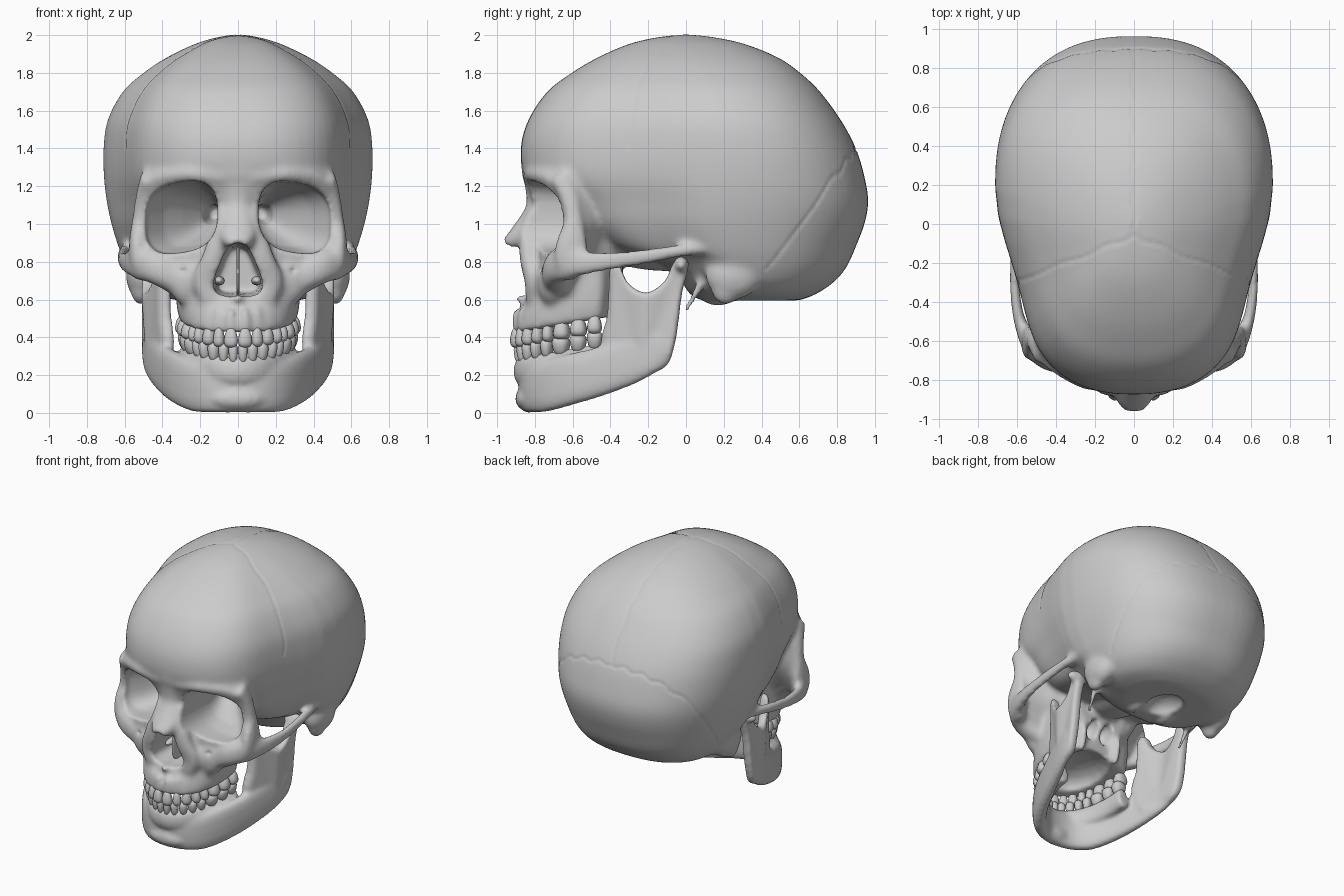
import bpy, bmesh, math
from mathutils import Vector, Matrix

if "Cube" in bpy.data.objects:
    bpy.data.objects.remove(bpy.data.objects["Cube"])

# ---------- helpers ----------
def spline(pts, n):
    out = []
    for i in range(len(pts) - 1):
        q = (pts[max(i - 1, 0)], pts[i], pts[i + 1], pts[min(i + 2, len(pts) - 1)])
        for k in range(n):
            t = k / n
            out.append([.5 * (2*b + (c-a)*t + (2*a - 5*b + 4*c - d)*t*t + (3*b - a - 3*c + d)*t**3)
                        for a, b, c, d in zip(*q)])
    return out + [list(pts[-1])]

def sp(v, p):
    return math.copysign(abs(v) ** (2 / p), v)

def loft(bm, rings):
    vs = [[bm.verts.new(p) for p in r] for r in rings]
    for a, b in zip(vs, vs[1:]):
        for i in range(len(a)):
            bm.faces.new((a[i], a[i - 1], b[i - 1], b[i]))
    bm.faces.new(vs[0])
    bm.faces.new(vs[-1])

def egg(z, yf, yb, w, yc, waist=0, tilt=0, n=64):
    ring = []
    for i in range(n):
        a = 2 * math.pi * i / n
        c, s = sp(math.cos(a), 2.4), sp(math.sin(a), 2.4)
        y = yc + c * ((yb - yc) if c > 0 else (yc - yf))
        x = w * s * (1 - waist * math.sin(math.pi * max(0, -c)) ** 2)
        ring.append((x, y, z + tilt * (y + .9)))
    return ring

def tube(bm, pts, s=1, up=(0, 0, 1), p=2.3, n=5):
    P, rings = spline(pts, n), []
    for i, q in enumerate(P):
        t = Vector(P[min(i + 1, len(P) - 1)][:3]) - Vector(P[max(i - 1, 0)][:3])
        side = t.cross(Vector(up)).normalized()
        u = side.cross(t).normalized()
        ring = []
        for k in range(16):
            a = 2 * math.pi * k / 16
            v = Vector(q[:3]) + side * sp(math.cos(a), p) * q[3] + u * sp(math.sin(a), p) * q[4]
            ring.append((v.x * s, v.y, v.z))
        rings.append(ring)
    loft(bm, rings)

def blob(bm, c, r, p=2, rz=0, taper=0):
    rot = Matrix.Rotation(rz, 3, 'Z')
    for v in bmesh.ops.create_uvsphere(bm, u_segments=16, v_segments=10, radius=1)['verts']:
        x, y, z = (sp(k, p) for k in v.co)
        f = 1 - taper * z
        v.co = rot @ Vector((x * r[0] * f, y * r[1] * f, z * r[2])) + Vector(c)

def make(name, bm):
    bmesh.ops.recalc_face_normals(bm, faces=bm.faces[:])
    me = bpy.data.meshes.new(name)
    bm.to_mesh(me)
    bm.free()
    me.shade_smooth()
    ob = bpy.data.objects.new(name, me)
    bpy.context.scene.collection.objects.link(ob)
    return ob

def mod(ob, kind, **kw):
    m = ob.modifiers.new(kind.lower(), kind)
    for k, v in kw.items():
        setattr(m, k, v)

def bake(ob):
    dg = bpy.context.evaluated_depsgraph_get()
    me = bpy.data.meshes.new_from_object(ob.evaluated_get(dg))
    ob.modifiers.clear()
    ob.data = me
    me.shade_smooth()

skull, jaw, cut = bmesh.new(), bmesh.new(), bmesh.new()
SIDES = (1, -1)

# ---------- braincase: z, front y, back y, half width, y of widest point ----------
levels = [(.595, .08, .60, .32, .36), (.63, .02, .69, .45, .32), (.69, -.02, .78, .53, .28),
          (.75, -.07, .835, .575, .25), (.80, -.17, .865, .60, .24), (.87, -.42, .895, .63, .22),
          (1.0, -.60, .945, .67, .2), (1.12, -.70, .965, .695, .2), (1.25, -.85, .945, .71, .2),
          (1.4, -.875, .90, .712, .19), (1.55, -.835, .82, .69, .17), (1.7, -.735, .71, .61, .14),
          (1.8, -.605, .605, .50, .1), (1.88, -.47, .49, .38, .06), (1.95, -.31, .32, .235, .02),
          (1.985, -.17, .17, .125, 0), (2.003, -.03, .03, .025, 0)]
loft(skull, [egg(*q, waist=.1) for q in spline(levels, 5)])

# ---------- upper jaw bone ----------
maxilla = [(.425, -.905, -.40, .31, -.48), (.5, -.89, -.39, .325, -.48), (.58, -.86, -.38, .33, -.48),
           (.66, -.835, -.38, .33, -.48), (.75, -.82, -.38, .33, -.48), (.84, -.81, -.38, .33, -.48)]
loft(skull, [egg(*q, tilt=.17) for q in spline(maxilla, 3)])

# ---------- midface block around the orbits: z, front y, lateral x, lateral y, wing depth ----------
core = [(.70, -.80, .36, -.62, .4), (.78, -.80, .48, -.62, .5), (.86, -.80, .54, -.62, .7),
        (1.0, -.80, .53, -.61, 1), (1.12, -.82, .52, -.62, 1), (1.2, -.85, .51, -.64, 1),
        (1.27, -.87, .50, -.64, 1), (1.36, -.865, .485, -.585, 1), (1.48, -.83, .45, -.50, 1)]
rings = []
for z, yf, xl, yl, k in spline(core, 4):
    half = spline([(0, yf), (.45*xl, yf + .03), (.8*xl, (yf + yl) / 2), (xl, yl), (.97*xl, yl + .08*k),
                   ((.6 + .15*k)*xl, yl + .18*k), (.55*xl, -.35), (0, -.34)], 3)
    rings.append([(x, y, z) for x, y in half] + [(-x, y, z) for x, y in half[-2:0:-1]])
loft(skull, rings)

# ---------- nasal bones, spine, skull base ----------
tube(skull, [(0, -.79, 1.22, .10, .065), (0, -.785, 1.1, .075, .06), (0, -.815, 1.02, .085, .065),
             (0, -.87, .95, .10, .06), (0, -.925, .905, .08, .045), (0, -.965, .89, .04, .03)],
     up=(0, -1, 0))
blob(skull, (0, -.86, .605), (.03, .055, .022))
blob(skull, (0, -.08, .83), (.17, .32, .08))
for s in SIDES:
    # nasal margin, canine area, brow, cheekbone with arch, lateral orbital process
    tube(skull, [(.07, -.79, 1.06, .05, .05), (.095, -.83, .93, .06, .05), (.13, -.83, .81, .065, .05),
                 (.16, -.805, .70, .08, .05), (.13, -.81, .60, .07, .04)], s, up=(0, -1, 0))
    blob(skull, (.25*s, -.71, .70), (.12, .08, .14))
    tube(skull, [(.08, -.835, 1.245, .03, .03), (.25, -.82, 1.265, .03, .03),
                 (.4, -.74, 1.25, .03, .03), (.48, -.67, 1.2, .03, .03)], s)
    tube(skull, [(.29, -.67, .69, .09, .085), (.42, -.69, .76, .07, .085), (.52, -.63, .79, .052, .085),
                 (.585, -.5, .795, .032, .06), (.61, -.35, .81, .026, .047), (.612, -.2, .83, .026, .042),
                 (.60, -.05, .855, .03, .035), (.58, .08, .87, .035, .03), (.57, .22, .89, .03, .015)], s)
    tube(skull, [(.50, -.63, .71, .03, .05), (.53, -.62, .79, .042, .08), (.535, -.605, .9, .042, .085),
                 (.525, -.595, 1.02, .036, .05), (.505, -.62, 1.15, .036, .052),
                 (.48, -.67, 1.26, .035, .06)], s, up=(0, -1, 0))
    # mastoid, styloid, occipital condyle, pterygoid plate
    blob(skull, (.51*s, .25, .73), (.085, .15, .13))
    blob(skull, (.515*s, .21, .66), (.055, .08, .09))
    tube(skull, [(.42, .1, .72, .028, .028), (.41, .05, .63, .022, .022), (.40, -.01, .53, .017, .017)],
         s, up=(0, -1, 0))
    blob(skull, (.13*s, .17, .61), (.045, .09, .045))
    blob(skull, (.15*s, -.38, .64), (.03, .05, .16))

# ---------- teeth: marched along an elliptical arch, with root swellings on the bone ----------
def occlusal(y):
    return .355 + .17 * (y + .9)

def arch(name, bone, widths, w, depth, sign):
    bm = bmesh.new()
    for s in SIDES:
        a = 0
        for i, tw in enumerate(widths):
            speed = lambda: math.hypot(w * math.cos(a), depth * math.sin(a))
            a += tw / 2 / speed()
            x, y = w * math.sin(a) * s, -.43 - depth * math.cos(a)
            rz = s * math.atan2(depth * math.sin(a), w * math.cos(a))
            d = (.028, .028, .036, .043, .043, .05, .05, .048)[i]
            z = occlusal(y)
            blob(bm, (x, y, z + sign * .044), (tw * .47, d, .053), 2.5, rz, .25 * sign)
            blob(bone, (x, y, z + sign * .13), (tw * .36, d * .88, .075), 2, rz)
            a += tw / 2 / speed()
    make(name, bm)

arch("upper_teeth", skull, (.075, .06, .068, .06, .06, .09, .09, .08), .285, .475, 1)
arch("lower_teeth", jaw, (.05, .055, .062, .06, .062, .095, .09, .085), .27, .455, -1)

# ---------- lower jaw: body, tooth ridge, chin, rami with condyles ----------
body = [(0, -.835, .135, .05, .135), (.12, -.815, .135, .05, .135), (.22, -.745, .14, .05, .135),
        (.305, -.62, .175, .05, .135), (.37, -.47, .215, .048, .13), (.43, -.3, .275, .042, .125),
        (.465, -.19, .325, .035, .11), (.478, -.12, .37, .03, .08)]
tube(jaw, [(-x, *r) for x, *r in body[:0:-1]] + body, p=2.7)
ridge = []
for i in range(13):
    a = math.radians(-90 + 15 * i)
    y = -.43 - .435 * math.cos(a)
    ridge.append((.27 * math.sin(a), y, occlusal(y) - .14, .048, .075))
tube(jaw, ridge, n=2)
blob(jaw, (0, -.84, .075), (.15, .065, .065))
ramus = [(-.20, .20), (-.10, .25), (-.06, .36), (-.04, .48), (-.02, .64), (.01, .76), (-.02, .81),
         (-.07, .79), (-.11, .70), (-.21, .635), (-.31, .69), (-.355, .79), (-.40, .78), (-.41, .64),
         (-.42, .50), (-.45, .36), (-.36, .17)]
outline = spline(ramus + ramus[:1], 3)[:-1]
for s in SIDES:
    rings = []
    for x0, f in ((.438, .88), (.455, 1), (.497, 1), (.511, .9)):
        ring = []
        for y, z in outline:
            y, z = -.22 + (y + .22) * f, .47 + (z - .47) * f
            x = x0 - .5 * max(0, -y - .22) - .15 * max(0, .32 - z)
            ring.append((x * s, y, z))
        rings.append(ring)
    loft(jaw, rings)
    blob(jaw, (.485*s, -.025, .785), (.085, .04, .045))

# ---------- cutters: orbits, nose, palate, openings ----------
for s in SIDES:
    rings = []
    for y, cx, hw, cz, hh in [(-1.05, .325, .215, 1.035, .195), (-.8, .308, .20, 1.035, .188),
                              (-.62, .298, .19, 1.03, .18), (-.5, .25, .145, 1.03, .15),
                              (-.4, .195, .10, 1.04, .11), (-.28, .14, .045, 1.05, .055),
                              (-.12, .12, .03, 1.06, .035)]:
        ring = []
        for k in range(32):
            a = math.pi * k / 16
            dx, dz = hw * sp(math.cos(a), 2.7), hh * sp(math.sin(a), 2.7)
            ring.append(((cx + dx) * s, y, cz + dz - .14 * dx))
        rings.append(ring)
    loft(cut, rings)
    blob(cut, (.06*s, -.37, .685), (.042, .09, .075))
    blob(cut, (.61*s, .1, .785), (.07, .026, .032))
    blob(cut, (.29*s, -.80, .755), (.02, .07, .02))
pear = spline([(0, .90), (.05, .88), (.095, .79), (.127, .70), (.115, .635), (.04, .615), (0, .625)], 3)
pear = pear + [(-x, z) for x, z in pear[-2:0:-1]]
loft(cut, [[(x * f, y, .75 + (z - .75) * f) for x, z in pear] for y, f in ((-1.1, 1), (-.8, 1), (-.48, .85))])
blob(cut, (0, -.56, .45), (.2, .27, .115))
blob(cut, (0, .32, .58), (.12, .15, .10))

# ---------- fuse, carve and smooth the bones ----------
cutter = make("cutter", cut)
cutter.hide_render = True
cranium = make("cranium_and_face", skull)
mod(cranium, 'REMESH', mode='VOXEL', voxel_size=.016)
mod(cranium, 'SMOOTH', factor=.5, iterations=6)
mod(cranium, 'BOOLEAN', operation='DIFFERENCE', solver='EXACT', object=cutter)
mod(cranium, 'REMESH', mode='VOXEL', voxel_size=.014)
mod(cranium, 'SMOOTH', factor=.5, iterations=4)
bake(cranium)
bpy.data.objects.remove(cutter)

mandible = make("mandible", jaw)
mod(mandible, 'REMESH', mode='VOXEL', voxel_size=.013)
mod(mandible, 'SMOOTH', factor=.5, iterations=9)
bake(mandible)

# ---------- shallow sutures on the braincase ----------
moves = []
for v in cranium.data.vertices:
    x, y, z = v.co
    a, d = abs(x), 1
    if z > 1.4:
        d = abs(y + .06 + .4 * a + .008 * math.sin(40 * a + 25 * z))
    if z > 1.4 and y > -.06:
        d = min(d, abs(x - .006 * math.sin(40 * y)))
    if y > .42 and z > .75:
        d = min(d, .6 * abs(z - .8 - 1.33 * (y - .45) + .015 * math.sin(45 * a)))
    if d < .014:
        moves.append((v.index, v.co - v.normal * .005 * (1 - d / .014)))
for i, co in moves:
    cranium.data.vertices[i].co = co

# ---------- nasal septum and conchae ----------
inner = bmesh.new()
blob(inner, (0, -.65, .75), (.009, .14, .13), 4)
for s in SIDES:
    blob(inner, (.10*s, -.62, .70), (.03, .1, .025))
make("nasal_septum", inner)
